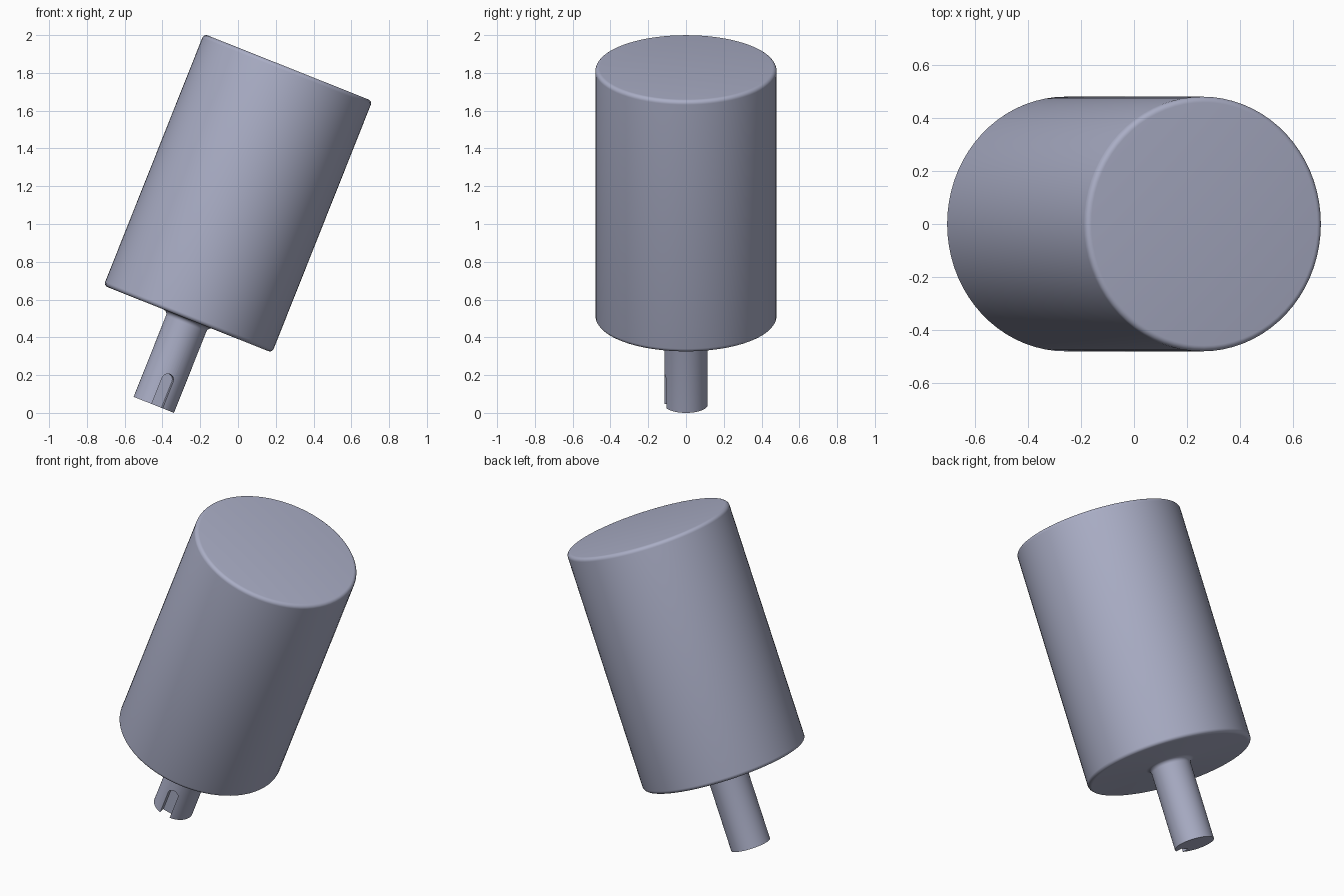
import bpy
import bmesh
import math
from mathutils import Matrix

cube = bpy.data.objects.get("Cube")
if cube:
    bpy.data.objects.remove(cube, do_unlink=True)

TILT = math.radians(21.7)      # lean of the axis towards +x
R, HALF = 0.48, 0.717          # housing radius and half length
SHAFT_R, TIP = 0.115, -1.2055  # shaft radius and end position on the axis
ROUND, FILLET = 0.022, 0.025
KEY_W, KEY_LEN, KEY_DEPTH = 0.063, 0.182, 0.045
KEY_TURN = math.radians(10)

paint = bpy.data.materials.new("blue grey")
colour = (0.40, 0.42, 0.56, 1.0)
paint.diffuse_color = colour
paint.use_nodes = True
paint.node_tree.nodes["Principled BSDF"].inputs["Base Color"].default_value = colour


def arc(cx, cz, r, start, end, steps=6):
    """Points (radius, height) along an arc, angles in degrees."""
    angles = [math.radians(start + (end - start) * i / steps) for i in range(steps + 1)]
    return [(cx + r * math.cos(a), cz + r * math.sin(a)) for a in angles]


def add_object(name, bm):
    bmesh.ops.recalc_face_normals(bm, faces=bm.faces)
    mesh = bpy.data.meshes.new(name)
    bm.to_mesh(mesh)
    bm.free()
    obj = bpy.data.objects.new(name, mesh)
    bpy.context.collection.objects.link(obj)
    mesh.materials.append(paint)
    return obj


def lathe(name, profile, segments=72):
    """Revolve an open profile about z and cap both ends."""
    bm = bmesh.new()
    rings = [[bm.verts.new((r * math.cos(math.tau * i / segments),
                            r * math.sin(math.tau * i / segments), z))
              for i in range(segments)] for r, z in profile]
    for a, b in zip(rings, rings[1:]):
        for i in range(segments):
            j = (i + 1) % segments
            bm.faces.new((a[i], a[j], b[j], b[i]))
    bm.faces.new(rings[0])
    bm.faces.new(rings[-1])
    return add_object(name, bm)


# Housing with rounded rims and a filleted shaft, in one watertight revolve
profile = [(SHAFT_R, TIP)]
profile += arc(SHAFT_R + FILLET, -HALF - FILLET, FILLET, 180, 90)
profile += arc(R - ROUND, -HALF + ROUND, ROUND, -90, 0)
profile += arc(R - ROUND, HALF - ROUND, ROUND, 0, 90)
motor = lathe("housing_and_shaft", profile)

# Keyway cutter: a slot outline with a round end, pushed outwards from the floor
floor = -(SHAFT_R - KEY_DEPTH)
outline = [(-KEY_W / 2, TIP - 0.1), (KEY_W / 2, TIP - 0.1)]
outline += arc(0, TIP + KEY_LEN - KEY_W / 2, KEY_W / 2, 0, 180, 16)
bm = bmesh.new()
face = bm.faces.new([bm.verts.new((x, floor, z)) for x, z in outline])
pushed = bmesh.ops.extrude_face_region(bm, geom=[face], use_keep_orig=True)
moved = [g for g in pushed["geom"] if isinstance(g, bmesh.types.BMVert)]
bmesh.ops.translate(bm, verts=moved, vec=(0, -0.15, 0))
bmesh.ops.rotate(bm, verts=bm.verts, cent=(0, 0, 0), matrix=Matrix.Rotation(KEY_TURN, 3, 'Z'))
cutter = add_object("keyway_cutter", bm)
cutter.hide_render = True

cut = motor.modifiers.new("keyway", 'BOOLEAN')
cut.operation = 'DIFFERENCE'
cut.solver = 'EXACT'
cut.object = cutter
bpy.ops.object.select_all(action='DESELECT')
motor.select_set(True)
bpy.context.view_layer.objects.active = motor
bpy.ops.object.modifier_apply(modifier=cut.name)
bpy.data.objects.remove(cutter, do_unlink=True)

# Lean the part over so the shaft tip touches the ground plane
height = SHAFT_R * math.sin(TILT) - TIP * math.cos(TILT)
motor.data.transform(Matrix.Translation((0, 0, height)) @ Matrix.Rotation(TILT, 4, 'Y'))

# Smooth curved walls, sharp shaft end and keyway
bpy.ops.object.shade_smooth_by_angle(angle=math.radians(30))
